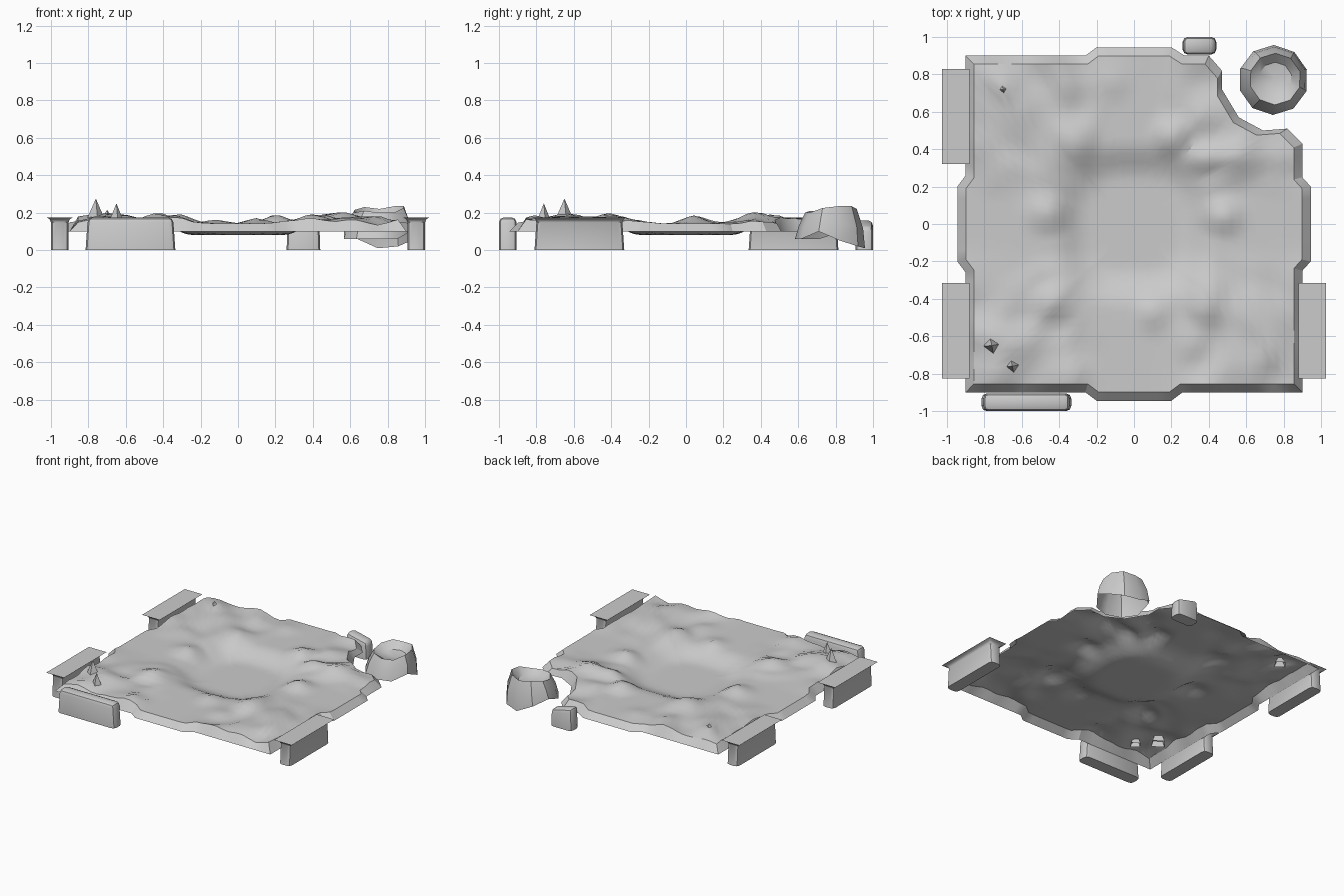
import bpy, bmesh, math
from mathutils import Vector, noise

if "Cube" in bpy.data.objects:
    bpy.data.objects.remove(bpy.data.objects["Cube"])

stone = bpy.data.materials.new("grey stone")
stone.use_nodes = True
grey = (0.6, 0.6, 0.6, 1)
stone.diffuse_color = grey
stone.node_tree.nodes["Principled BSDF"].inputs["Base Color"].default_value = grey


def finish(bm, name, angle=35):
    bmesh.ops.recalc_face_normals(bm, faces=bm.faces)
    mesh = bpy.data.meshes.new(name)
    bm.to_mesh(mesh)
    bm.free()
    mesh.materials.append(stone)
    obj = bpy.data.objects.new(name, mesh)
    bpy.context.collection.objects.link(obj)
    bpy.ops.object.select_all(action="DESELECT")
    obj.select_set(True)
    bpy.context.view_layer.objects.active = obj
    bpy.ops.object.shade_smooth_by_angle(angle=math.radians(angle))
    return obj


def skin(bm, rings, cap=None):
    """Joins closed rings of points; cap is the point that closes the last ring."""
    loops = [[bm.verts.new(p) for p in ring] for ring in rings]
    n = len(loops[0])
    for a, b in zip(loops, loops[1:]):
        for i in range(n):
            j = (i + 1) % n
            bm.faces.new((a[i], a[j], b[j], b[i]))
    if cap is not None:
        tip = bm.verts.new(cap)
        for i in range(n):
            bm.faces.new((loops[-1][i], loops[-1][(i + 1) % n], tip))


# Ground outline: square with a step out on each side and a bite at one corner
outline = [(0.945, -0.2), (0.945, 0.2), (0.9, 0.25), (0.9, 0.43), (0.82, 0.51),
           (0.69, 0.5), (0.56, 0.57), (0.47, 0.72), (0.47, 0.82), (0.4, 0.9),
           (0.27, 0.9), (0.2, 0.945), (-0.2, 0.945), (-0.26, 0.9), (-0.9, 0.9),
           (-0.9, 0.26), (-0.945, 0.2), (-0.945, -0.2), (-0.9, -0.26), (-0.9, -0.9),
           (-0.26, -0.9), (-0.2, -0.945), (0.2, -0.945), (0.26, -0.9), (0.9, -0.9),
           (0.9, -0.25)]

# Ridge tops: x, y, rise, radius
ridges = [(0.2, 0.48, 0.05, 0.12), (-0.3, 0.46, 0.04, 0.13), (0.48, 0.04, 0.045, 0.12),
          (-0.47, 0.06, 0.04, 0.13), (-0.42, -0.42, 0.055, 0.13), (0.1, -0.48, 0.03, 0.11),
          (0.56, 0.34, 0.05, 0.16), (0.38, 0.36, 0.04, 0.1), (-0.7, 0.72, 0.05, 0.1),
          (0.65, -0.55, 0.03, 0.2), (-0.34, -0.8, 0.035, 0.12), (-0.12, 0.76, 0.02, 0.12),
          (-0.68, -0.68, 0.04, 0.18), (0.38, -0.42, 0.03, 0.13)]


def ground_height(x, y):
    r = (abs(x) ** 3 + abs(y) ** 3) ** (1 / 3)
    rim = min(1, max(0, (r - 0.24) / 0.2))
    path = min(1, max(0, (min(abs(x), abs(y)) - 0.15) / 0.2))
    z = 0.08 + 0.063 * rim * rim * (3 - 2 * rim)
    z += rim * path * (0.014 + 0.035 * noise.noise(Vector((x * 6, y * 6, 2))))
    for px, py, rise, radius in ridges:
        z += rise * max(0, 1 - math.hypot(x - px, y - py) / radius)
    return z


border = []
for (ax, ay), (bx, by) in zip(outline, outline[1:] + outline[:1]):
    steps = max(1, round(math.hypot(bx - ax, by - ay) / 0.06))
    border += [(ax + (bx - ax) * k / steps, ay + (by - ay) * k / steps) for k in range(steps)]

rings = [[(x, y, 0.1) for x, y in border]]
for k in range(19):
    t = 0.95 * (1 - k / 19)
    rings.append([(x * t, y * t, ground_height(x * t, y * t)) for x, y in border])
bm = bmesh.new()
skin(bm, rings, (0, 0, ground_height(0, 0)))
finish(bm, "ground", 30)

# Sharp rock spikes on the ground
for x, y, top, radius in [(-0.76, -0.65, 0.275, 0.06), (-0.65, -0.76, 0.25, 0.045),
                          (-0.7, 0.72, 0.215, 0.05)]:
    bm = bmesh.new()
    base = [(x + radius * math.cos(a), y + radius * math.sin(a), 0.14)
            for a in (0.2, 1.8, 3.2, 4.9)]
    skin(bm, [base], (x, y, top))
    finish(bm, "rock_spike", 20)


def block(name, x, y, length, along_y, height=0.175, slope=0.0):
    """Rounded wall block with a slight taper; slope tilts its top."""
    bm = bmesh.new()
    bmesh.ops.create_cube(bm, size=1)
    for v in bm.verts:
        top = v.co.z > 0
        u = v.co.x * length * (0.95 if top else 1)
        w = v.co.y * 0.094
        z = height + slope * v.co.x if top else 0
        v.co = (x + w, y + u, z) if along_y else (x + u, y + w, z)
    edges = [e for e in bm.edges if max(v.co.z for v in e.verts) > 0.01]
    bmesh.ops.bevel(bm, geom=edges, offset=0.027, segments=2, affect="EDGES", profile=0.5)
    finish(bm, name, 40)


# Wall blocks around the ground
block("left_front_wall", 0.953, -0.57, 0.48, True)
block("right_front_wall", -0.953, -0.57, 0.48, True)
block("right_back_wall", -0.953, 0.575, 0.48, True)
block("front_wall", -0.575, -0.953, 0.48, False)
block("broken_back_wall", 0.35, 0.953, 0.18, False, 0.145, -0.04)

# Broken corner tower: flared wall with ragged foot and a hollow top
foot = [0.05, 0.02, 0.01, 0.06, 0.1, 0.06, 0.06, 0.06, 0.06, 0.1]
rim = [0.235, 0.235, 0.22, 0.23, 0.215, 0.2, 0.21, 0.2, 0.2, 0.225]


def tower_ring(cx, cy, radius, heights):
    return [(cx + radius * math.cos(math.tau * i / 10 + 0.3),
             cy + radius * math.sin(math.tau * i / 10 + 0.3), z) for i, z in enumerate(heights)]


bm = bmesh.new()
skin(bm, [tower_ring(0.745, 0.77, 0.187, foot),
          tower_ring(0.75, 0.775, 0.172, [(a + b) / 2 for a, b in zip(foot, rim)]),
          tower_ring(0.755, 0.775, 0.138, rim),
          tower_ring(0.755, 0.775, 0.09, [0.175] * 10)], (0.755, 0.775, 0.16))
finish(bm, "corner_tower", 35)
